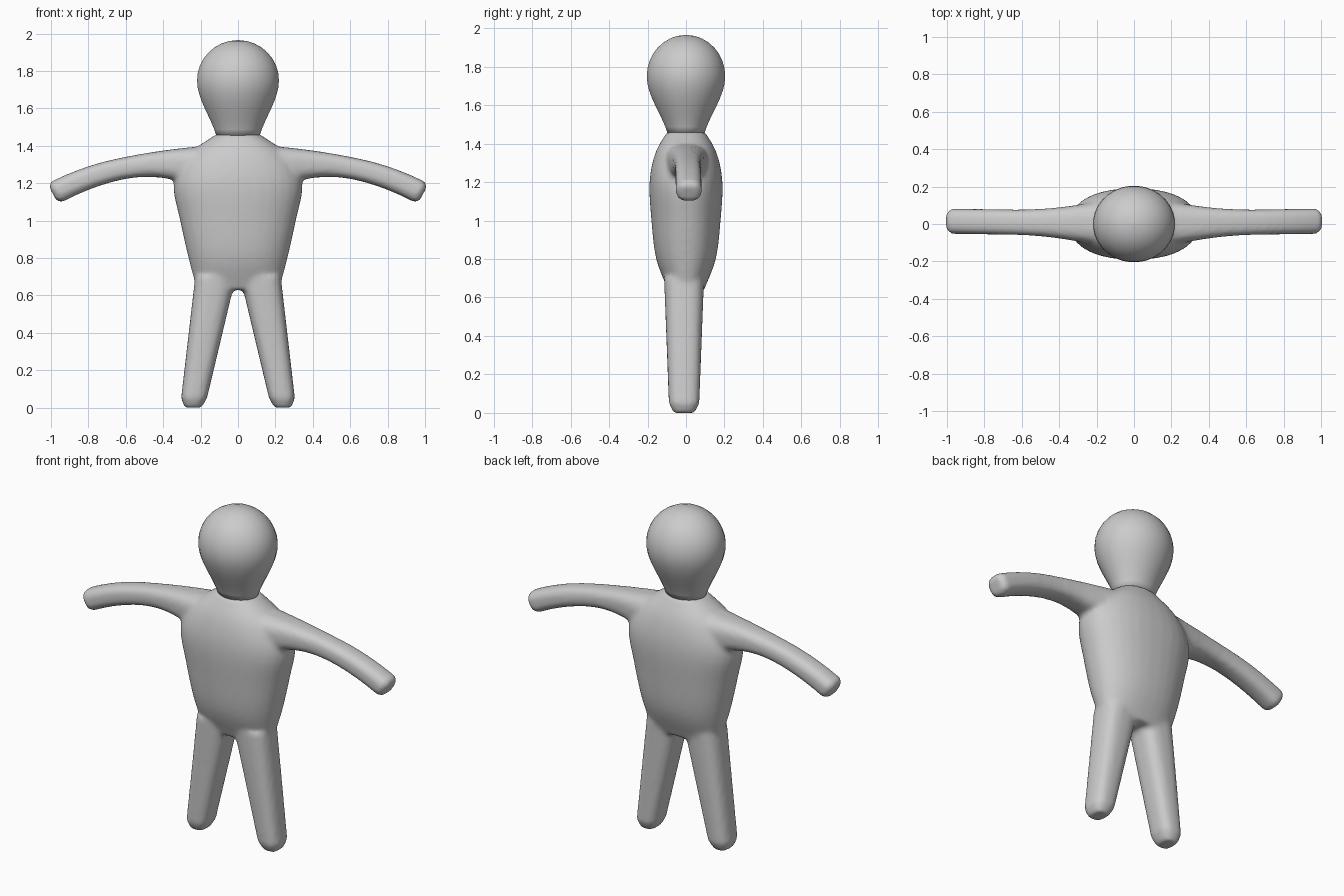
import bpy
import bmesh
import math
from mathutils import Vector

default_cube = bpy.data.objects.get("Cube")
if default_cube:
    bpy.data.objects.remove(default_cube)

# One plain clay colour
colour = (0.6, 0.6, 0.6, 1)
clay_grey = bpy.data.materials.new("clay_grey")
clay_grey.use_nodes = True
clay_grey.diffuse_color = colour
clay_grey.node_tree.nodes["Principled BSDF"].inputs["Base Color"].default_value = colour


def rounded(value, power):
    """Push a sine or cosine outwards to square off an ellipse."""
    return math.copysign(abs(value) ** (2 / power), value)


def loft(bm, sections, sides, power=2):
    """Skin closed sections given as (centre, half axis u, half axis v)."""
    loops = []
    for centre, u, v in sections:
        loop = []
        for i in range(sides):
            angle = math.tau * (i + 0.5) / sides
            across = Vector(u) * rounded(math.cos(angle), power)
            along = Vector(v) * rounded(math.sin(angle), power)
            loop.append(bm.verts.new(Vector(centre) + across + along))
        loops.append(loop)
    faces = [bm.faces.new(loops[0]), bm.faces.new(loops[-1])]
    for lower, upper in zip(loops, loops[1:]):
        for i in range(sides):
            j = (i + 1) % sides
            faces.append(bm.faces.new((lower[i], lower[j], upper[j], upper[i])))
    bmesh.ops.recalc_face_normals(bm, faces=faces)


def level(z, half_width, half_depth, x=0, y=0):
    """A horizontal section."""
    return (x, y, z), (half_width, 0, 0), (0, half_depth, 0)


def spline(points, steps):
    """Smooth curve through a few key points."""
    keys = [Vector(p) for p in points]
    padded = [keys[0] * 2 - keys[1]] + keys + [keys[-1] * 2 - keys[-2]]
    curve = []
    for before, start, end, after in zip(padded, padded[1:], padded[2:], padded[3:]):
        leave, arrive = (end - before) / 2, (after - start) / 2
        for step in range(steps):
            t = step / steps
            ease = t * t * (3 - 2 * t)
            curve.append(start.lerp(end, ease)
                         + leave * t * (1 - t) ** 2 - arrive * t * t * (1 - t))
    return curve + [keys[-1]]


def make_object(name, bm):
    mesh = bpy.data.meshes.new(name)
    bm.to_mesh(mesh)
    bm.free()
    mesh.materials.append(clay_grey)
    for polygon in mesh.polygons:
        polygon.use_smooth = True
    obj = bpy.data.objects.new(name, mesh)
    bpy.context.collection.objects.link(obj)
    return obj


def arm_section(x, side, scale=1):
    """Arm drooping along a parabola and flaring into the shoulder."""
    flare = max(0, 0.65 - x) ** 2
    height = (0.055 + 0.3 * flare) * scale
    depth = (0.068 + 0.25 * flare) * scale
    droop = 0.45 * (x - 0.4) ** 2
    lean = 0.03 * x * scale
    return (side * x, 0.015 * x, 1.3 - droop), (side * lean, 0, height), (0, depth, 0)


# Torso: height, half width, half depth
body_mesh = bmesh.new()
torso = spline([(0.63, 0.22, 0.09), (0.8, 0.265, 0.155), (1, 0.31, 0.18),
                (1.2, 0.345, 0.19), (1.35, 0.27, 0.16), (1.46, 0.12, 0.1)], 4)
loft(body_mesh, [level(*key) for key in torso], 32, 2.25)

# Leg: height, half width, half depth, distance from the middle
leg = [(0, 0.045, 0.055, 0.24), (0.05, 0.07, 0.08, 0.235), (0.7, 0.11, 0.105, 0.12)]

for side in (-1, 1):
    arm = [arm_section(0.15 + 0.82 * i / 12, side) for i in range(13)]
    arm.append(arm_section(0.99, side, 0.7))
    loft(body_mesh, arm, 16, 2.8)
    loft(body_mesh, [level(z, w, d, side * x, -0.01) for z, w, d, x in leg], 16, 2.8)

# Fuse torso and limbs into one soft skin
body = make_object("body", body_mesh)
fuse = body.modifiers.new("fuse", "REMESH")
fuse.mode = "VOXEL"
fuse.voxel_size = 0.013
fuse.use_smooth_shade = True
soften = body.modifiers.new("soften", "SMOOTH")
soften.factor = 0.5
soften.iterations = 8

# Head: a dome above the widest level, easing down to the neck below it
head_mesh = bmesh.new()
widest, neck, dome = 1.75, 1.45, 0.215
head = []
for i in range(9):
    t = i / 8
    swell = (t * t * (3 - 2 * t) + math.sin(t * math.pi / 2)) / 2
    head.append(level(neck + (widest - neck) * t, 0.115 + 0.105 * swell, 0.095 + 0.11 * swell))
for i in range(1, 9):
    angle = math.pi / 2 * i / 8.2
    reach = math.cos(angle)
    head.append(level(widest + dome * math.sin(angle), 0.22 * reach, 0.205 * reach))
loft(head_mesh, head, 32)
make_object("head", head_mesh)
